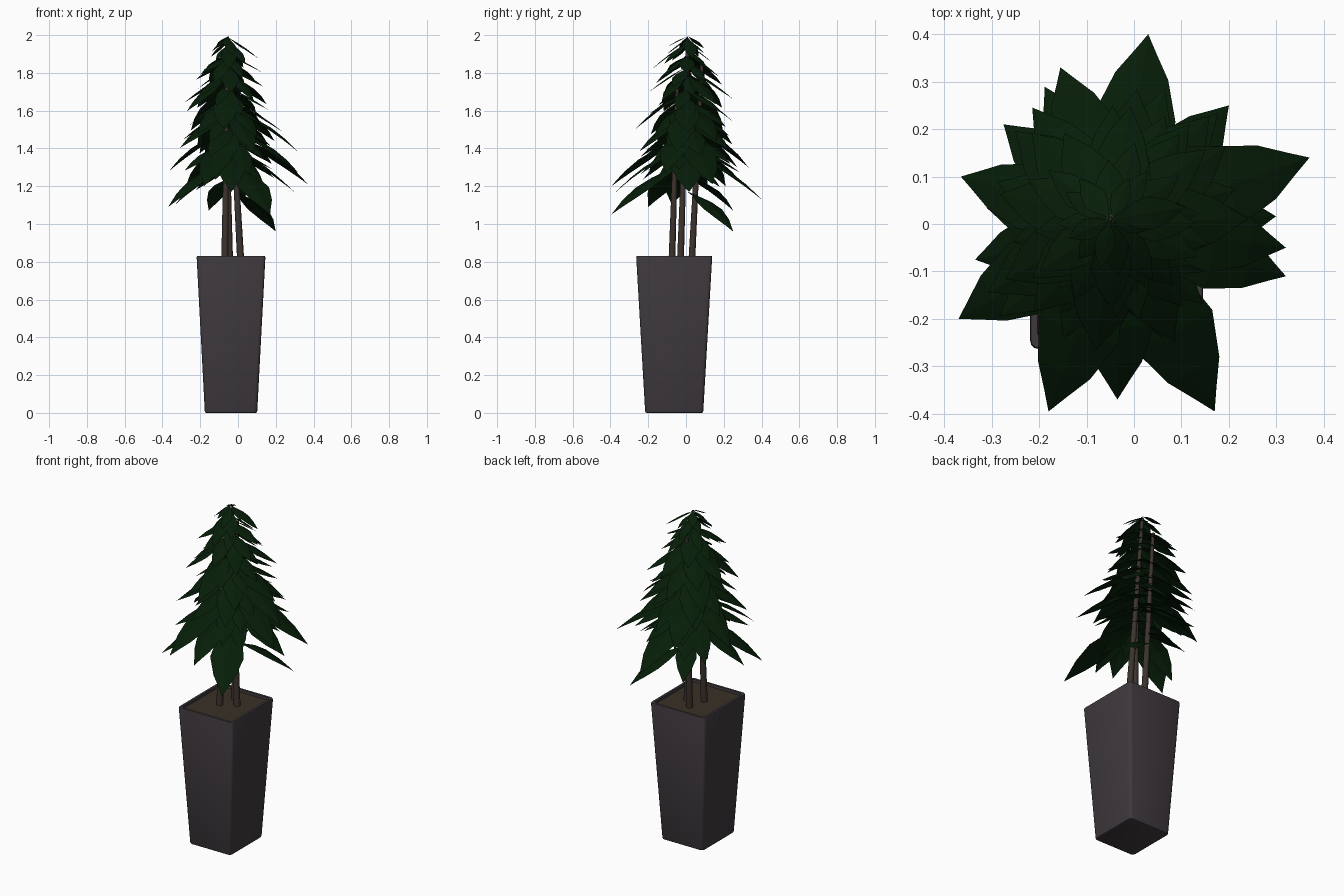
import bpy, bmesh, math, random
from mathutils import Vector

random.seed(5)
cube = bpy.data.objects.get("Cube")
if cube:
    bpy.data.objects.remove(cube, do_unlink=True)


def material(name, rgb):
    m = bpy.data.materials.new(name)
    m.use_nodes = True
    m.diffuse_color = (*rgb, 1)
    bsdf = m.node_tree.nodes["Principled BSDF"]
    bsdf.inputs["Base Color"].default_value = (*rgb, 1)
    bsdf.inputs["Roughness"].default_value = 0.8
    return m


GREEN = material("dark leaf green", (0.002, 0.0125, 0.0025))
CHARCOAL = material("charcoal pot", (0.049, 0.040, 0.047))
EARTH = material("brown soil", (0.041, 0.030, 0.020))
BARK = material("brown bark", (0.045, 0.033, 0.026))


def add_object(name, bm, mat):
    mesh = bpy.data.meshes.new(name)
    bmesh.ops.recalc_face_normals(bm, faces=bm.faces)
    bm.to_mesh(mesh)
    bm.free()
    obj = bpy.data.objects.new(name, mesh)
    bpy.context.collection.objects.link(obj)
    mesh.materials.append(mat)
    return obj


# Tapered pot: nested rounded-rectangle rings from the base, over the rim, to the inner floor
POT = Vector((-0.037, -0.0625, 0))


def ring(bm, hx, hy, z, r=0.018):
    verts = []
    for k, (sx, sy) in enumerate(((1, 1), (-1, 1), (-1, -1), (1, -1))):
        for step in range(4):
            a = (k + step / 3) * math.pi / 2
            verts.append(bm.verts.new(POT + Vector((sx * (hx - r) + r * math.cos(a),
                                                    sy * (hy - r) + r * math.sin(a), z))))
    return verts


def bridge(bm, a, b):
    n = len(a)
    for i in range(n):
        bm.faces.new((a[i], a[(i + 1) % n], b[(i + 1) % n], b[i]))


bm = bmesh.new()
rings = [ring(bm, *r) for r in ((0.130, 0.145, 0), (0.137, 0.152, 0.003), (0.139, 0.154, 0.01),
                                (0.182, 0.201, 0.823), (0.180, 0.199, 0.83),
                                (0.166, 0.185, 0.83), (0.160, 0.179, 0.76))]
for a, b in zip(rings, rings[1:]):
    bridge(bm, a, b)
bm.faces.new(rings[0][::-1])
bm.faces.new(rings[-1])
pot = add_object("pot", bm, CHARCOAL)

# Soil sheet just under the rim
bm = bmesh.new()
bm.faces.new(ring(bm, 0.165, 0.184, 0.815))
add_object("soil", bm, EARTH)


# Stems: tapered tubes leaning towards the crown
def stem(name, base, top):
    bm = bmesh.new()
    base, top = Vector(base), Vector(top)
    loops = []
    for t in (0, 0.33, 0.66, 1):
        c, r = base.lerp(top, t), 0.019 - 0.009 * t
        loops.append([bm.verts.new(c + Vector((r * math.cos(k * math.pi / 5),
                                               r * math.sin(k * math.pi / 5), 0)))
                      for k in range(10)])
    for a, b in zip(loops, loops[1:]):
        bridge(bm, a, b)
    bm.faces.new(loops[-1])
    return add_object(name, bm, BARK)


stems = [stem("front_stem", (-0.07, -0.075, 0.79), (-0.058, -0.045, 1.75)),
         stem("middle_stem", (0.015, -0.03, 0.79), (-0.05, 0.01, 1.97)),
         stem("back_stem", (-0.045, 0.03, 0.79), (-0.065, 0.085, 1.86))]


# Leaves: pointed blades folded along the midrib and bowed slightly
def axis(z):
    t = (z - 0.8) / 1.2
    return Vector((-0.015 - 0.035 * t, -0.01 + 0.02 * t, z))


def leaf(bm, base, tip, width, bow):
    along = tip - base
    side = Vector((-along.y, along.x, 0)).normalized()
    up = along.cross(side).normalized()
    if up.z < 0:
        up = -up
    rows = []
    for t, w in ((0, 0.06), (0.12, 0.25), (0.32, 0.8), (0.52, 1), (0.75, 0.66), (0.89, 0.28)):
        c = base + along * t + up * (bow * math.sin(math.pi * t))
        drop = up * (-0.14 * w * width)
        rows.append([bm.verts.new(p) for p in (c - side * w * width + drop, c,
                                               c + side * w * width + drop)])
    end = bm.verts.new(tip)
    for a, b in zip(rows, rows[1:]):
        for i in (0, 1):
            bm.faces.new((a[i], a[i + 1], b[i + 1], b[i]))
    for i in (0, 1):
        bm.faces.new((rows[-1][i], rows[-1][i + 1], end))


# Large lowest leaves, placed by their tips
bm = bmesh.new()
for x, y, z in ((0.03, 0.40, 1.13), (0.37, 0.14, 1.21), (-0.37, -0.20, 1.09),
                (-0.18, -0.395, 1.2), (0.17, -0.395, 1.05), (0.32, -0.11, 1.27),
                (-0.365, 0.10, 1.28), (-0.155, 0.33, 1.3), (0.20, 0.25, 0.96),
                (-0.035, -0.37, 1.17), (-0.275, 0.21, 1.2), (0.32, -0.05, 1.38),
                (-0.155, 0.25, 1.07), (-0.335, -0.075, 1.1)):
    tip = Vector((x, y, z))
    reach = (tip - axis(z)).xy.length
    base = axis(z + 0.62 * reach)
    base += Vector((x - base.x, y - base.y, 0)).normalized() * 0.02
    leaf(bm, base, tip, 0.185 * (tip - base).length, 0.03)
add_object("lower_leaves", bm, GREEN)

# Crown leaves: spiral of blades that shrink towards the top
bm = bmesh.new()
COUNT = 84
for i in range(COUNT):
    t = i / (COUNT - 1)
    z = 1.17 + 0.77 * t
    angle = i * math.radians(137.5) + random.uniform(-0.25, 0.25)
    reach = (0.06 + 0.25 * math.sqrt((1.96 - z) / 0.72)) * random.uniform(0.7, 1.12)
    out = Vector((math.cos(angle), math.sin(angle), 0))
    tip = axis(z) + out * reach
    top = min(z + reach * random.uniform(0.5, 0.85), 2 - 0.012 * random.random())
    base = axis(top) + out * 0.002
    leaf(bm, base, tip, random.uniform(0.17, 0.22) * (tip - base).length, 0.04 * reach)
add_object("crown_leaves", bm, GREEN)

# Smooth pot and stems with sharp edges kept
bpy.ops.object.select_all(action='DESELECT')
for obj in [pot] + stems:
    obj.select_set(True)
bpy.context.view_layer.objects.active = pot
bpy.ops.object.shade_smooth_by_angle(angle=math.radians(50))
